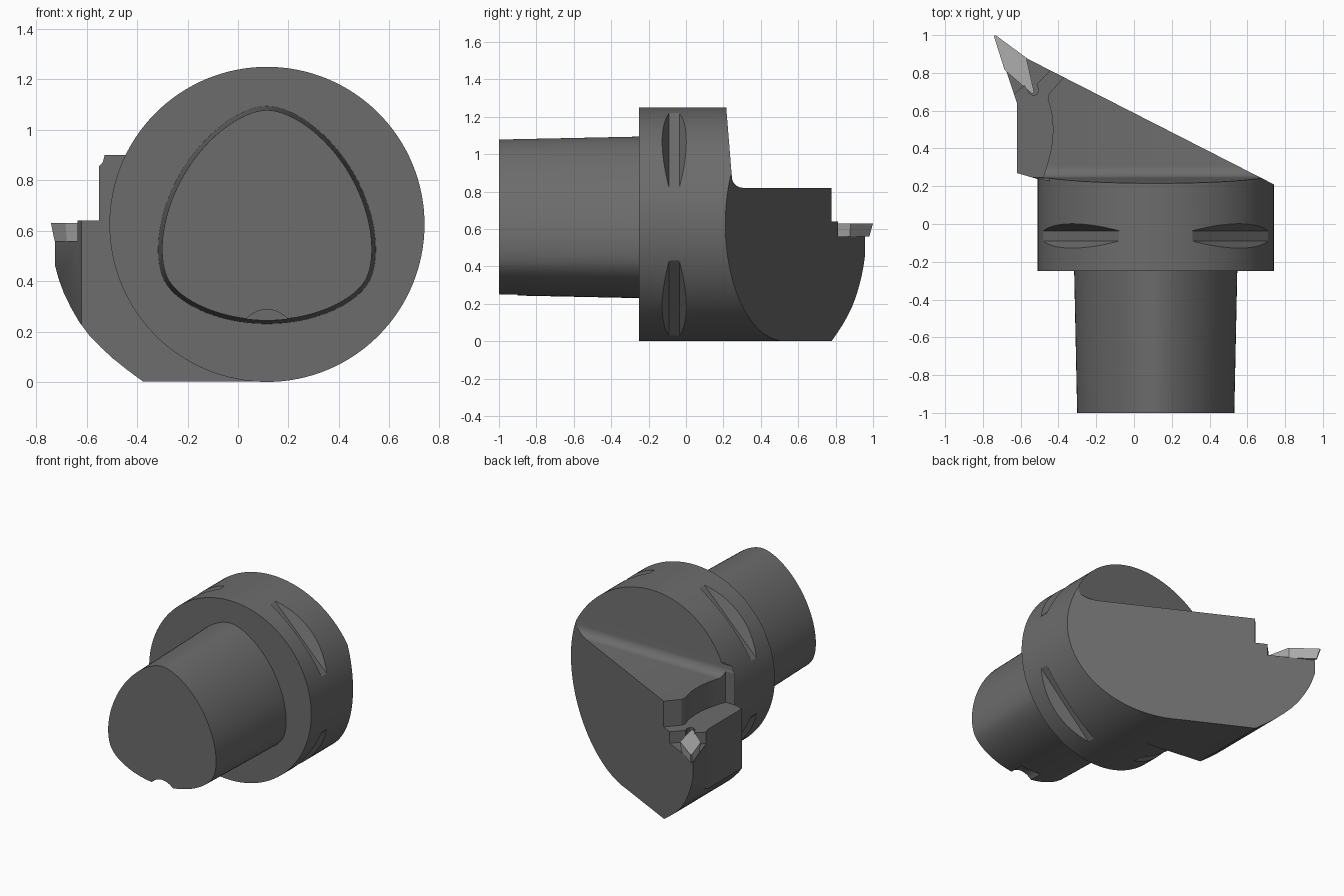
import bpy, bmesh
from math import sin, cos, pi, radians
from mathutils import Matrix

if "Cube" in bpy.data.objects:
    bpy.data.objects.remove(bpy.data.objects["Cube"])

CX, CZ, R = 0.115, 0.625, 0.625   # spindle axis and flange radius


def loft(name, ring_a, ring_b):
    """Closed solid between two matching rings of points."""
    bm = bmesh.new()
    a = [bm.verts.new(p) for p in ring_a]
    b = [bm.verts.new(p) for p in ring_b]
    bm.faces.new(a)
    bm.faces.new(b)
    for i in range(len(a)):
        j = (i + 1) % len(a)
        bm.faces.new((a[i], a[j], b[j], b[i]))
    bmesh.ops.recalc_face_normals(bm, faces=bm.faces)
    me = bpy.data.meshes.new(name)
    bm.to_mesh(me)
    bm.free()
    ob = bpy.data.objects.new(name, me)
    bpy.context.collection.objects.link(ob)
    return ob


def prism(name, pts, axis, lo, hi):
    """Extrude a 2D outline along one axis."""
    place = {'X': lambda u, v, w: (w, u, v),
             'Y': lambda u, v, w: (u, w, v),
             'Z': lambda u, v, w: (u, v, w)}[axis]
    return loft(name, [place(u, v, lo) for u, v in pts], [place(u, v, hi) for u, v in pts])


def circle(cx, cy, r, n):
    return [(cx + r * cos(2 * pi * i / n), cy + r * sin(2 * pi * i / n)) for i in range(n)]


def boolean(ob, tool, op):
    """Apply a boolean and remove the tool object."""
    tool.hide_render = True
    m = ob.modifiers.new(op, 'BOOLEAN')
    m.operation, m.solver, m.object = op, 'EXACT', tool
    bpy.context.view_layer.objects.active = ob
    bpy.ops.object.modifier_apply(modifier=m.name)
    bpy.data.objects.remove(tool)


def finish(ob, grey, angle):
    mat = bpy.data.materials.new(ob.name + "_grey")
    mat.diffuse_color = (grey, grey, grey, 1)
    mat.use_nodes = True
    mat.node_tree.nodes["Principled BSDF"].inputs["Base Color"].default_value = mat.diffuse_color
    ob.data.materials.clear()
    ob.data.materials.append(mat)
    bpy.ops.object.select_all(action='DESELECT')
    ob.select_set(True)
    bpy.context.view_layer.objects.active = ob
    bpy.ops.object.shade_smooth_by_angle(angle=radians(angle))


# Tapered three-lobed shank with a key notch in its end
def lobe_ring(y, r, e=0.034, n=120):
    ring = []
    for i in range(n):
        t = 2 * pi * i / n
        p = r + e * cos(3 * (t - pi / 2))
        d = -3 * e * sin(3 * (t - pi / 2))
        ring.append((CX + p * cos(t) - d * sin(t), y, CZ + 0.003 + p * sin(t) + d * cos(t)))
    return ring


shank = loft("shank", lobe_ring(-1, 0.416), lobe_ring(-0.24, 0.432))
boolean(shank, prism("notch", circle(CX, 0.178, 0.109, 48), 'Y', -1.1, -0.9), 'DIFFERENCE')

# Flange cylinder, running forward into the head
body = prism("flange_and_head", circle(CX, CZ, R, 128), 'Y', -0.25, 0.98)

# Offset head: front section crossed with plan outline
head = prism("head", [(CX, 0.001), (CX, 0.9), (-0.728, 0.9), (-0.728, 0.47), (-0.712, 0.41),
                      (-0.69, 0.35), (-0.663, 0.295), (-0.63, 0.238), (-0.59, 0.185),
                      (-0.545, 0.138), (-0.495, 0.092), (-0.437, 0.046), (-0.376, 0.001)],
             'Y', 0.1, 1.2)
plan = prism("plan", [(-0.62, 0.27), (-0.5, 0.235), (0.2, 0.15), (0.2, 1.15),
                      (-0.79, 1.15), (-0.62, 0.64)], 'Z', -0.2, 1.0)
boolean(head, plan, 'INTERSECT')
boolean(body, head, 'UNION')

# Slanted front face
boolean(body, prism("slant", [(1.14, 0.006), (-1.06, 1.128), (-1.06, 1.6), (1.14, 1.6)],
                    'Z', -0.3, 1.6), 'DIFFERENCE')

# Leaning flange face, filleted into the head's top
fillet = [(0.305 - 0.06 * sin(pi / 2 * i / 8), 0.88 - 0.06 * cos(pi / 2 * i / 8))
          for i in range(8, -1, -1)]
boolean(body, prism("top_cut", [(0.203, 1.4)] + fillet + [(1.3, 0.82), (1.3, 1.4)],
                    'X', -1.2, 1.2), 'DIFFERENCE')

# Lower ledge beside the curved wall
boolean(body, prism("ledge", [(-1, 0.25), (-0.48, 0.25), (-0.458, 0.32), (-0.44, 0.39),
                              (-0.431, 0.45), (-0.429, 0.51), (-0.434, 0.57), (-0.444, 0.62),
                              (-0.457, 0.66), (-0.45, 0.69), (-0.30, 0.855), (-0.30, 1.3),
                              (-1, 1.3)], 'Z', 0.64, 1.3), 'DIFFERENCE')

# Insert pocket with a relief corner
boolean(body, prism("pocket", [(-0.9, 0.55), (-0.75, 0.59), (-0.58, 0.735), (-0.555, 0.695),
                               (-0.535, 0.68), (-0.512, 0.688), (-0.505, 0.71), (-0.515, 0.74),
                               (-0.38, 0.88), (-0.38, 1.3), (-0.9, 1.3)],
                    'Z', 0.56, 1.2), 'DIFFERENCE')

# Four gripper grooves around the flange
for k in range(4):
    groove = prism("groove", [(-0.09, 0.557), (-0.036, 0.557), (0.043, 0.7), (-0.169, 0.7)],
                   'X', -0.5, 0.5)
    groove.data.transform(Matrix.Translation((CX, 0, CZ)) @
                          Matrix.Rotation(radians(45 + 90 * k), 4, 'Y'))
    boolean(body, groove, 'DIFFERENCE')

# Diamond cutting insert with relieved sides
diamond = [(-0.742, 0.995), (-0.733, 1.0), (-0.57, 0.88), (-0.528, 0.695),
           (-0.54, 0.69), (-0.685, 0.815)]
mx, my = -0.632, 0.846
insert = loft("cutting_insert",
              [(mx + (x - mx) * 0.87, my + (y - my) * 0.87, 0.56) for x, y in diamond],
              [(x, y, 0.63) for x, y in diamond])

finish(shank, 0.15, 30)
finish(body, 0.15, 25)
finish(insert, 0.42, 20)
